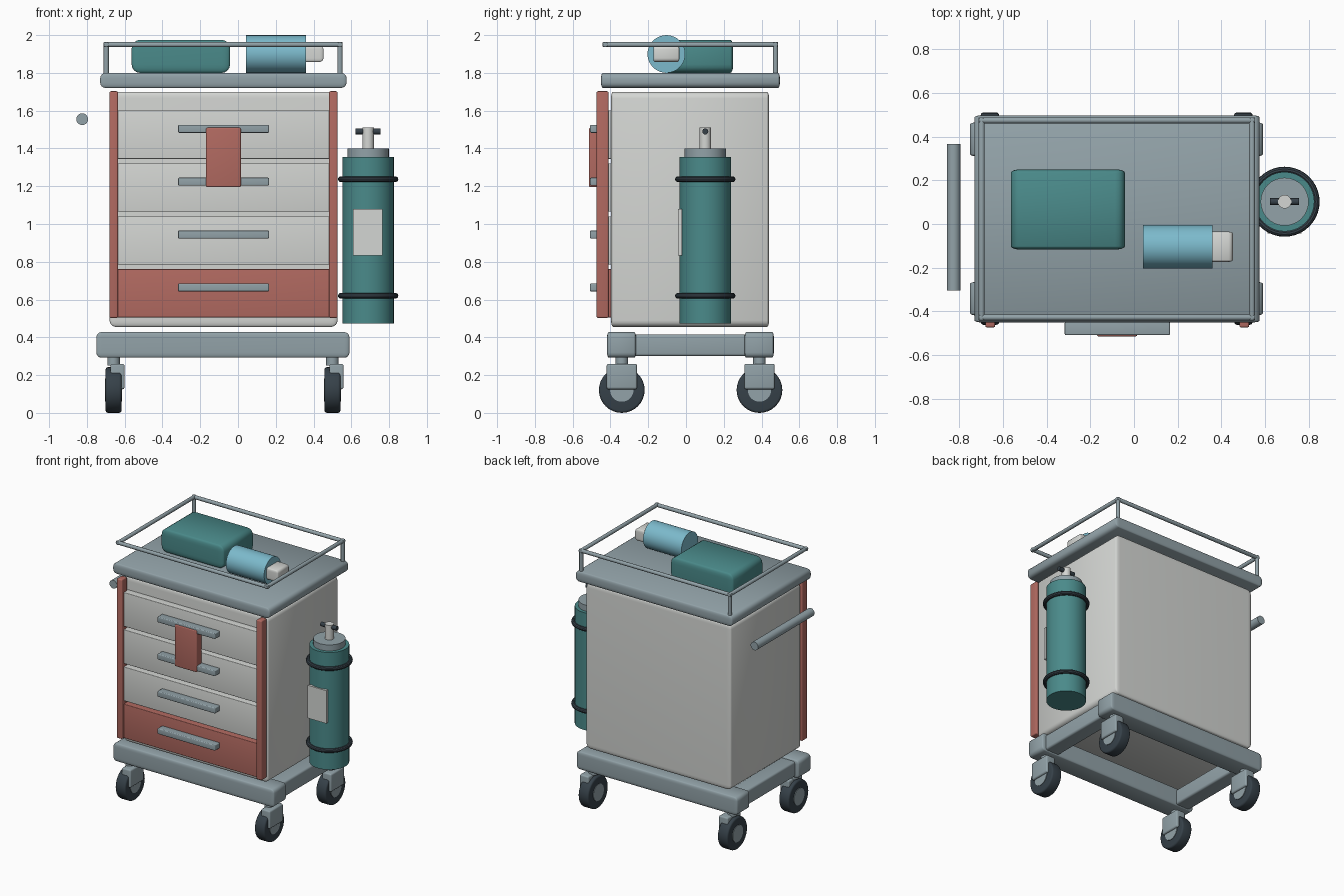
import bpy, bmesh, math
from mathutils import Matrix, Vector

if "Cube" in bpy.data.objects:
    bpy.data.objects.remove(bpy.data.objects["Cube"])


def material(name, r, g, b):
    lin = [((c / 255 + 0.055) / 1.055) ** 2.4 for c in (r, g, b)]
    m = bpy.data.materials.new(name)
    m.diffuse_color = (*lin, 1)
    m.use_nodes = True
    m.node_tree.nodes["Principled BSDF"].inputs["Base Color"].default_value = m.diffuse_color
    return m


WHITE = material("off_white", 212, 214, 211)
RED = material("brick_red", 178, 106, 97)
GRAY = material("steel_gray", 146, 162, 168)
TEAL = material("teal", 74, 138, 138)
BLUE = material("light_blue", 124, 186, 204)
DARK = material("dark_rubber", 54, 65, 73)


def finish(name, bm, mat):
    bmesh.ops.recalc_face_normals(bm, faces=bm.faces)
    me = bpy.data.meshes.new(name)
    bm.to_mesh(me)
    bm.free()
    ob = bpy.data.objects.new(name, me)
    bpy.context.collection.objects.link(ob)
    me.materials.append(mat)
    bpy.ops.object.select_all(action='DESELECT')
    ob.select_set(True)
    bpy.context.view_layer.objects.active = ob
    bpy.ops.object.shade_smooth_by_angle(angle=math.radians(35))
    return ob


def box(name, x, y, z, mat, r=0.0, ry=None):
    """Box from ranges; r rounds the front outline, ry is the bevel depth along y."""
    ry = ry or r
    k = r / ry if r else 1
    bm = bmesh.new()
    bmesh.ops.create_cube(bm, size=1)
    bmesh.ops.scale(bm, vec=(x[1] - x[0], (y[1] - y[0]) * k, z[1] - z[0]), verts=bm.verts)
    if r:
        bmesh.ops.bevel(bm, geom=bm.edges[:], offset=r, segments=4, profile=0.5,
                        affect='EDGES', clamp_overlap=True)
    bmesh.ops.scale(bm, vec=(1, 1 / k, 1), verts=bm.verts)
    bmesh.ops.translate(bm, vec=(sum(x) / 2, sum(y) / 2, sum(z) / 2), verts=bm.verts)
    return finish(name, bm, mat)


def rod(name, a, b, radius, mat, bevel=0.0, sides=32):
    """Cylinder between two points, with optionally rounded rims."""
    a, b = Vector(a), Vector(b)
    d = b - a
    bm = bmesh.new()
    bmesh.ops.create_cone(bm, cap_ends=True, segments=sides, radius1=radius,
                          radius2=radius, depth=d.length)
    if bevel:
        rims = [e for e in bm.edges if abs(e.verts[0].co.z - e.verts[1].co.z) < 1e-5]
        bmesh.ops.bevel(bm, geom=rims, offset=bevel, segments=3, profile=0.5, affect='EDGES')
    rot = Vector((0, 0, 1)).rotation_difference(d).to_matrix().to_4x4()
    bmesh.ops.transform(bm, matrix=Matrix.Translation((a + b) / 2) @ rot, verts=bm.verts)
    return finish(name, bm, mat)


def ring(name, center, major, minor, mat, n=40, m=10):
    bm = bmesh.new()
    loops = []
    for i in range(n):
        a = 2 * math.pi * i / n
        loop = []
        for j in range(m):
            t = 2 * math.pi * j / m
            q = major + minor * math.cos(t)
            loop.append(bm.verts.new((center[0] + q * math.cos(a), center[1] + q * math.sin(a),
                                      center[2] + minor * math.sin(t))))
        loops.append(loop)
    for i in range(n):
        p, q = loops[i], loops[(i + 1) % n]
        for j in range(m):
            bm.faces.new((p[j], q[j], q[(j + 1) % m], p[(j + 1) % m]))
    return finish(name, bm, mat)


# Cabinet body and worktop
box("cabinet_body", (-0.68, 0.527), (-0.397, 0.44), (0.455, 1.70), WHITE, 0.035, 0.012)
box("worktop", (-0.73, 0.575), (-0.45, 0.497), (1.72, 1.80), GRAY, 0.03, 0.01)

# Corner strips
for side, x in (("left", (-0.68, -0.635)), ("right", (0.482, 0.527))):
    box(side + "_corner_strip", x, (-0.473, -0.41), (0.503, 1.703), RED, 0.008)

# Drawers with bar handles
for i in range(4):
    z = 0.505 + 0.28 * i
    box(f"drawer_{i + 1}", (-0.645, 0.492), (-0.45, -0.39), (z, z + 0.256),
        RED if i == 0 else WHITE, 0.004)
    box(f"drawer_handle_{i + 1}", (-0.317, 0.164), (-0.508, -0.448), (z + 0.138, z + 0.18),
        GRAY, 0.006)

# Hanging tag over the upper handles
box("hanging_tag", (-0.17, 0.015), (-0.514, -0.45), (1.195, 1.51), RED, 0.008)

# Base frame
for end, y in (("front", (-0.418, -0.265)), ("back", (0.31, 0.465))):
    box(end + "_base_beam", (-0.75, 0.59), y, (0.292, 0.428), GRAY, 0.028, 0.01)
for side, x in (("left", -0.66), ("right", 0.50)):
    box(side + "_base_rail", (x - 0.06, x + 0.06), (-0.30, 0.34), (0.30, 0.416), GRAY, 0.015)

# Casters
for side, x in (("left", -0.659), ("right", 0.50)):
    for end, y in (("front", -0.34), ("back", 0.389)):
        n = f"{end}_{side}_caster_"
        rod(n + "wheel", (x - 0.042, y, 0.121), (x + 0.042, y, 0.121), 0.121, DARK, 0.012)
        rod(n + "hub", (x - 0.046, y, 0.121), (x + 0.046, y, 0.121), 0.062, GRAY)
        box(n + "fork", (x - 0.016, x + 0.059), (y - 0.08, y + 0.08), (0.125, 0.26),
            GRAY, 0.012, 0.008)
        rod(n + "stem", (x, y, 0.25), (x, y, 0.31), 0.033, GRAY)

# Guard rail around the worktop, held by two back posts
X0, X1, Y0, Y1, ZR, R = -0.697, 0.54, -0.427, 0.474, 1.95, 0.014
corners = [(X0, Y0), (X1, Y0), (X1, Y1), (X0, Y1)]
for i, name in enumerate(("front", "right", "back", "left")):
    a, b = Vector((*corners[i], ZR)), Vector((*corners[(i + 1) % 4], ZR))
    d = (b - a).normalized() * R
    rod(name + "_guard_rail", a - d, b + d, R, GRAY, 0.004, 12)
for side, x in (("left", X0), ("right", X1)):
    rod(side + "_rail_post", (x, Y1, 1.79), (x, Y1, ZR), R, GRAY, 0, 12)

# Push bar
rod("push_bar", (-0.825, -0.305, 1.555), (-0.825, 0.365, 1.555), 0.031, GRAY)

# Items on the worktop
box("supply_case", (-0.563, -0.042), (-0.117, 0.25), (1.80, 1.975), TEAL, 0.045, 0.015)
rod("bottle", (0.042, -0.104, 1.90), (0.36, -0.104, 1.90), 0.10, BLUE)
box("bottle_cap", (0.34, 0.452), (-0.173, -0.035), (1.858, 1.945), WHITE, 0.02, 0.008)

# Gas cylinder on the right side
GX, GY = 0.689, 0.102
rod("gas_cylinder", (GX, GY, 0.473), (GX, GY, 1.355), 0.136, TEAL, 0, 40)
rod("gas_cylinder_cap", (GX, GY, 1.35), (GX, GY, 1.40), 0.11, GRAY)
rod("gas_valve_stem", (GX, GY, 1.39), (GX, GY, 1.51), 0.031, WHITE)
rod("gas_valve_knob", (GX - 0.066, GY, 1.49), (GX + 0.066, GY, 1.49), 0.016, DARK, 0, 16)
box("gas_cylinder_label", (0.61, 0.765), (-0.043, -0.022), (0.833, 1.08), WHITE)
for name, z in (("lower", 0.62), ("upper", 1.237)):
    ring(name + "_cylinder_strap", (GX, GY, z), 0.145, 0.015, DARK)
